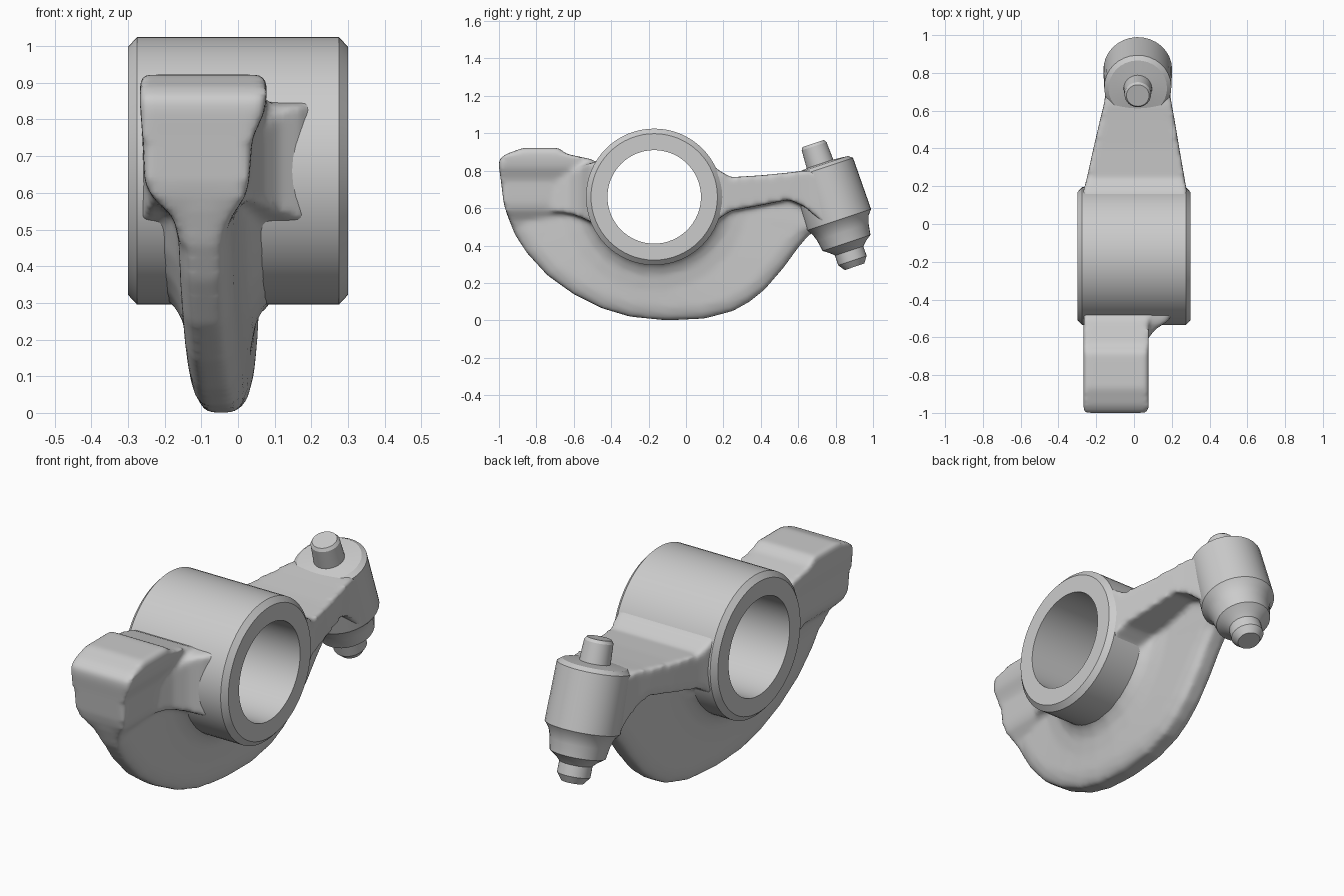
import bpy, bmesh, math
from mathutils import Vector

if "Cube" in bpy.data.objects:
    bpy.data.objects.remove(bpy.data.objects["Cube"])

HUB = Vector((0, -0.17, 0.66))


def loft(bm, rings, wrap=False):
    """Bridge a list of equal-sized closed rings; cap the ends unless wrapped."""
    rows = [[bm.verts.new(p) for p in ring] for ring in rings]
    n = len(rows[0])
    pairs = list(zip(rows, rows[1:])) + ([(rows[-1], rows[0])] if wrap else [])
    for a, b in pairs:
        for i in range(n):
            j = (i + 1) % n
            bm.faces.new((a[i], a[j], b[j], b[i]))
    if not wrap:
        bm.faces.new(rows[0])
        bm.faces.new(rows[-1])


def finish(bm, name):
    bmesh.ops.recalc_face_normals(bm, faces=bm.faces[:])
    me = bpy.data.meshes.new(name)
    bm.to_mesh(me)
    bm.free()
    ob = bpy.data.objects.new(name, me)
    bpy.context.collection.objects.link(ob)
    return ob


def lathe(name, origin, axis, profile, sides, wrap=False):
    """Revolve (distance along axis, radius) points about an axis."""
    axis = axis.normalized()
    u = axis.orthogonal().normalized()
    v = axis.cross(u)
    rings = []
    for t, r in profile:
        rings.append([origin + axis * t + (u * math.cos(a) + v * math.sin(a)) * r
                      for a in (2 * math.pi * i / sides for i in range(sides))])
    bm = bmesh.new()
    loft(bm, rings, wrap)
    ob = finish(bm, name)
    bpy.ops.object.select_all(action='DESELECT')
    ob.select_set(True)
    bpy.context.view_layer.objects.active = ob
    bpy.ops.object.shade_smooth_by_angle(angle=math.radians(30))
    return ob


# Pivot hub: chamfered tube lying along x
lathe("pivot_hub", HUB, Vector((1, 0, 0)),
      [(-.3, .25), (-.3, .338), (-.275, .365), (.275, .365), (.3, .338), (.3, .25)],
      64, wrap=True)

# Adjuster boss with top pin and bottom tip, on a tilted axis
lathe("adjuster_boss", Vector((.02, .68, .945)), Vector((0, .318, -.948)),
      [(0, .06), (.015, .07), (.115, .075), (.122, .155), (.14, .178), (.43, .182),
       (.46, .158), (.5, .145), (.56, .135), (.585, .1), (.605, .08), (.66, .08),
       (.695, .055)], 32)

body = bmesh.new()

# Crescent web: sections radiating from the hub, flared at the hub, thin at the rim
rim = [(-.975, .66), (-.955, .56), (-.915, .46), (-.85, .36), (-.74, .24), (-.6, .14),
       (-.45, .065), (-.3, .02), (-.1, 0), (.1, .01), (.25, .05), (.34, .1), (.42, .165),
       (.52, .28), (.6, .39), (.66, .46), (.75, .5), (.76, .62)]
sections = []
for y, z in rim:
    ray = Vector((0, y, z)) - HUB
    R = ray.length
    d = ray / R
    steps = [(.31, .2), (.345, .16), (.375, .12), (.42, .095), (.5, .08),
             (R - .07, .072), (R - .03, .06), (R, .04)]

    def point(r, h):
        p = HUB + d * r
        p.x = -.1 + .06 * (p.y + 1) + h
        return p
    sections.append([point(r, h) for r, h in steps] +
                    [point(r, -h) for r, h in reversed(steps)])
loft(body, sections)

# Contact pad: rectangles stacked in z (z, y0, y1, x0, x1)
pad = [(.46, -.90, -.5, -.16, -.04), (.53, -.94, -.5, -.175, -.02),
       (.59, -.965, -.47, -.235, .02), (.63, -.975, -.45, -.255, .03),
       (.75, -.99, -.45, -.26, .04), (.82, -1.0, -.48, -.266, .072),
       (.86, -1.0, -.5, -.268, .078), (.89, -.96, -.64, -.268, .078),
       (.922, -.87, -.68, -.262, .075)]
loft(body, [[(x0, y0, z), (x1, y0, z), (x1, y1, z), (x0, y1, z)]
            for z, y0, y1, x0, x1 in pad])


def y_loft(stations):
    """Loft rectangles placed along y (y, x0, x1, z0, z1)."""
    loft(body, [[(x0, y, z0), (x1, y, z0), (x1, y, z1), (x0, y, z1)]
                for y, x0, x1, z0, z1 in stations])


# Neck flaring from the pad into the hub
y_loft([(-.72, -.2, .03, .58, .72), (-.62, -.24, .065, .57, .78),
        (-.56, -.25, .11, .55, .82), (-.52, -.26, .17, .53, .84),
        (-.455, -.27, .23, .5, .85)])

# Tapered arm from the hub to the adjuster boss
y_loft([(.11, -.285, .285, .45, .87), (.17, -.27, .28, .54, .805),
        (.24, -.25, .268, .585, .765), (.4, -.215, .24, .615, .775),
        (.55, -.18, .215, .645, .79), (.63, -.16, .2, .61, .8),
        (.76, -.14, .18, .5, .8)])

# Fuse the casting and soften it into fillets
cast = finish(body, "cast_body")
fuse = cast.modifiers.new("fuse", 'REMESH')
fuse.mode = 'VOXEL'
fuse.voxel_size = .013
fuse.use_smooth_shade = True
soft = cast.modifiers.new("soften", 'SMOOTH')
soft.factor = .5
soft.iterations = 8
